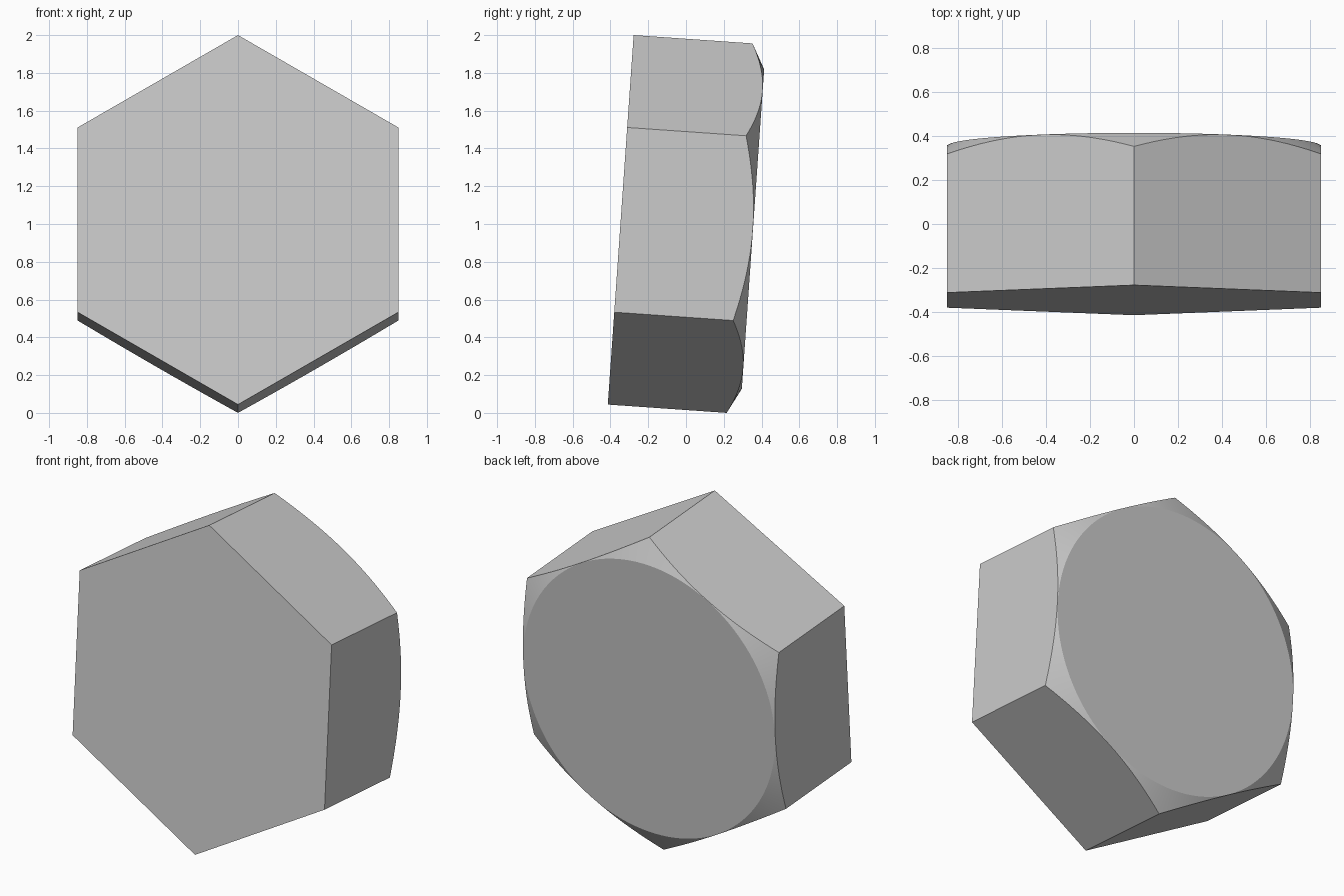
import bpy, bmesh, math

if "Cube" in bpy.data.objects:
    bpy.data.objects.remove(bpy.data.objects["Cube"])

APOTHEM = 0.849          # centre to flat
RADIUS = APOTHEM / math.cos(math.pi / 6)
HEIGHT = 0.702           # full thickness
SLOPE = 0.07 / (RADIUS - APOTHEM)   # conical chamfer
RIM = APOTHEM * 0.998    # round back face
SEG = 20                 # samples per hexagon side
TILT = math.radians(-4)

bm = bmesh.new()


def point(radius, angle, depth):
    return bm.verts.new((radius * math.sin(angle), depth, radius * math.cos(angle)))


# Rings: front hexagon, curved chamfer line on the flats, round rim
front, line, rim = [], [], []
for i in range(6 * SEG):
    a = i * math.tau / (6 * SEG)
    if i % SEG == 0:
        front.append(point(RADIUS, a, 0))
    within = a % (math.pi / 3) if i % SEG else 0
    r = APOTHEM / math.cos(within - math.pi / 6)
    line.append(point(r, a, HEIGHT - SLOPE * (r - RIM)))
    rim.append(point(RIM, a, HEIGHT))

# Front and back faces, then flats and chamfer
bm.faces.new(front)
bm.faces.new(rim)
n = len(line)
for s in range(6):
    arc = [line[(s * SEG + k) % n] for k in range(SEG + 1)]
    bm.faces.new([front[(s + 1) % 6], front[s]] + arc)
for i in range(n):
    j = (i + 1) % n
    bm.faces.new((line[i], line[j], rim[j], rim[i]))
bmesh.ops.recalc_face_normals(bm, faces=bm.faces)

mesh = bpy.data.meshes.new("hex_bolt_head")
bm.to_mesh(mesh)
bm.free()
head = bpy.data.objects.new("hex_bolt_head", mesh)
bpy.context.collection.objects.link(head)

# Lean back slightly and stand on the ground
head.rotation_euler.x = TILT
head.location = (0, -0.3456, 2 - RADIUS * math.cos(TILT))

bpy.context.view_layer.objects.active = head
head.select_set(True)
bpy.ops.object.shade_smooth_by_angle(angle=math.radians(15))
